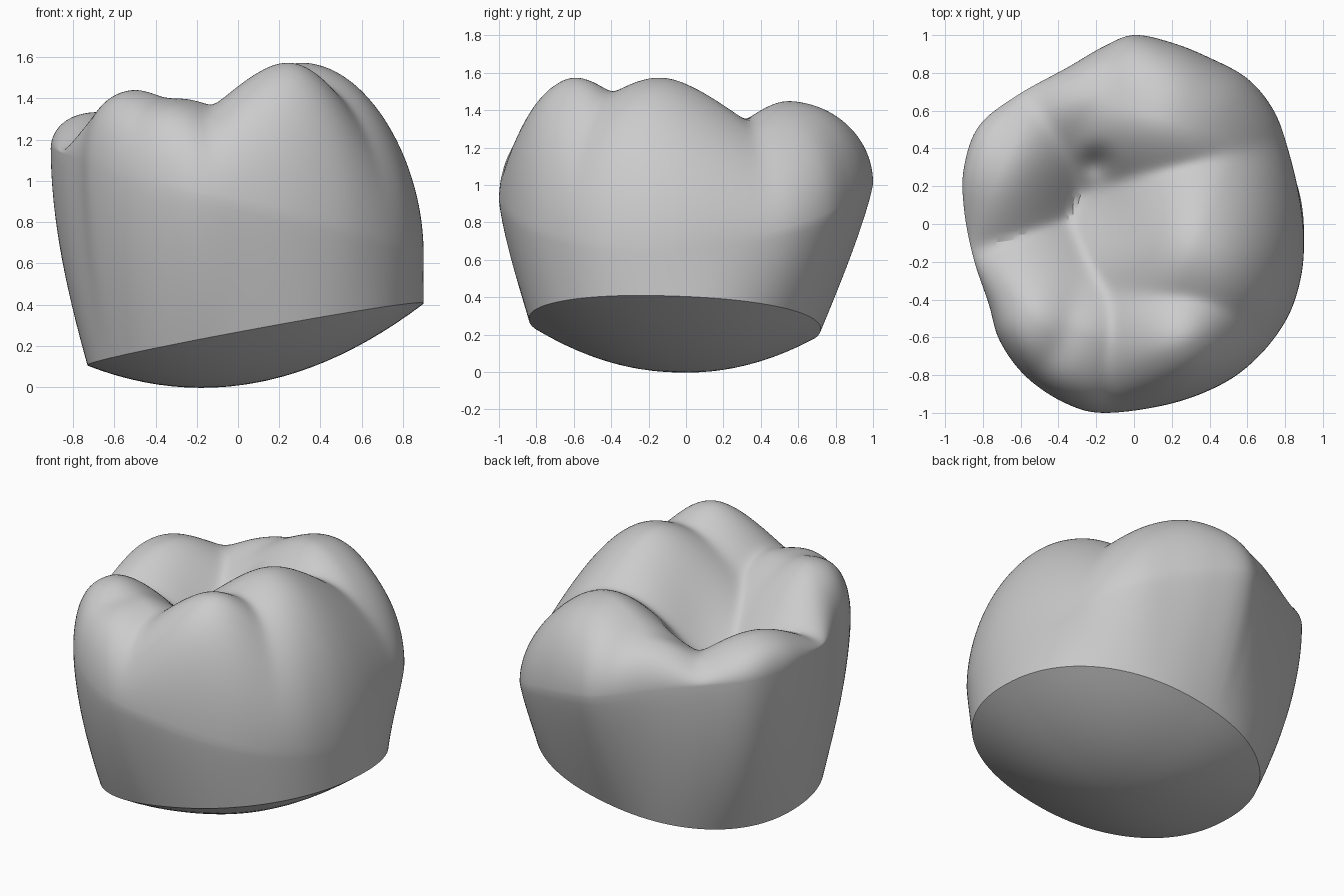
import bpy, bmesh, math
from mathutils import Vector
from mathutils.geometry import interpolate_bezier

cube = bpy.data.objects.get("Cube")
if cube:
    bpy.data.objects.remove(cube)

# Widest outline of the crown, counter-clockwise from the left side
OUTLINE = [(.9, -.1), (.88, .12), (.82, .38), (.74, .6), (.6, .77), (.4, .88), (.2, .96),
           (0, 1), (-.16, .94), (-.35, .83), (-.62, .68), (-.82, .52), (-.9, .3), (-.9, .08),
           (-.85, -.18), (-.77, -.42), (-.71, -.62), (-.57, -.81), (-.36, -.95),
           (-.15, -1), (.2, -.95), (.48, -.84), (.67, -.69), (.81, -.5), (.88, -.3)]
# Cusps: x, y, height, sideways spread, spread towards the outer wall
CUSPS = [(.28, -.64, 1.61, 1, 2.4), (.33, -.14, 1.58, 1.25, 1.8), (.16, .56, 1.455, 1.4, 2.4),
         (-.52, -.52, 1.45, 1.1, 4), (-.28, -.58, 1.4, 1.2, 4),
         (-.7, .3, 1.34, 1.45, 4), (-.22, .7, 1.33, 1.3, 3)]
STEPS = 8
TOP_RINGS, WALL_RINGS, BASE_RINGS = 56, 16, 12


def smooth_loop(points):
    """Closed smooth curve through the points."""
    pts = [Vector((x, y, 0)) for x, y in points]
    loop = []
    for i in range(len(pts)):
        a, b, c, d = (pts[(i + k) % len(pts)] for k in (-1, 0, 1, 2))
        loop += interpolate_bezier(b, b + (c - a) / 6, c - (d - b) / 6, c, STEPS + 1)[:-1]
    return loop


def chewing_height(x, y):
    """Blend of rounded cones with V grooves between, and a central hollow."""
    total = 0
    for cx, cy, top, side, outer in CUSPS:
        r = math.hypot(cx, cy)
        out = ((x - cx) * cx + (y - cy) * cy) / r
        across = ((y - cy) * cx - (x - cx) * cy) / r / side
        if out > 0:
            out /= outer
        total += math.exp(45 * (top - math.sqrt(out * out + across * across + .04) + .2))
    hollow = .1 * math.exp(-((x + .2) ** 2 + (y - .1) ** 2) / .06)
    pit = .06 * math.exp(-((x + .2) ** 2 + (y - .32) ** 2) / .006)
    return math.log(total) / 45 - hollow - pit


def base_plane(x, y):
    return .238 + .184 * x - .035 * y


def rim_point(angle):
    c, s = math.cos(angle), math.sin(angle)
    r = (abs(c / .815) ** 2.2 + abs(s / .78) ** 2.2) ** (-1 / 2.2)
    x, y = .085 + r * c, -.06 + r * s
    return Vector((x, y, base_plane(x, y)))


outline = smooth_loop(OUTLINE)
rings = []

# Chewing surface, from the centre out to the widest outline
equators = []
for p in outline:
    c, s = p.normalized().x, p.normalized().y
    equators.append(.95 - .2 * c + .06 * s - .1 * max(c, 0) ** 2)
for i in range(1, TOP_RINGS + 1):
    t = math.sin(i / TOP_RINGS * math.pi / 2)
    ring = []
    for p, eq in zip(outline, equators):
        x, y = p.x * t, p.y * t
        fade = math.sqrt(1 - t ** (8 - 4 * p.normalized().x))
        ring.append((x, y, eq + (chewing_height(x, y) - eq) * fade))
    rings.append(ring)

# Side wall, narrowing down to the rim
rims = [rim_point(math.atan2(p.y + .06, p.x - .085)) for p in outline]
for i in range(1, WALL_RINGS + 1):
    t = i / WALL_RINGS
    ring = []
    for p, q, eq in zip(outline, rims, equators):
        w = t ** (1.2 + .7 * max(-p.normalized().x, 0))
        ring.append((p.x + (q.x - p.x) * w, p.y + (q.y - p.y) * w, eq + (q.z - eq) * t))
    rings.append(ring)

# Domed underside
for i in range(BASE_RINGS - 1, 0, -1):
    t = i / BASE_RINGS
    ring = []
    for q in rims:
        x, y = .085 + (q.x - .085) * t, -.06 + (q.y + .06) * t
        ring.append((x, y, base_plane(x, y) - .234 * (1 - t * t)))
    rings.append(ring)

bm = bmesh.new()
loops = [[bm.verts.new(co) for co in ring] for ring in rings]
n = len(outline)
for upper, lower in zip(loops, loops[1:]):
    for j in range(n):
        k = (j + 1) % n
        bm.faces.new((upper[j], lower[j], lower[k], upper[k]))
top = bm.verts.new((0, 0, chewing_height(0, 0)))
bottom = bm.verts.new((.085, -.06, base_plane(.085, -.06) - .234))
for j in range(n):
    k = (j + 1) % n
    bm.faces.new((top, loops[0][j], loops[0][k]))
    bm.faces.new((bottom, loops[-1][k], loops[-1][j]))
bmesh.ops.recalc_face_normals(bm, faces=bm.faces)
mesh = bpy.data.meshes.new("molar_crown")
bm.to_mesh(mesh)
bm.free()
crown = bpy.data.objects.new("molar_crown", mesh)
bpy.context.collection.objects.link(crown)

# Plain grey material
grey = bpy.data.materials.new("light_grey")
grey.use_nodes = True
grey.diffuse_color = (.6, .6, .6, 1)
grey.node_tree.nodes["Principled BSDF"].inputs["Base Color"].default_value = (.6, .6, .6, 1)
mesh.materials.append(grey)

bpy.context.view_layer.objects.active = crown
crown.select_set(True)
bpy.ops.object.shade_smooth_by_angle(angle=math.radians(27))
